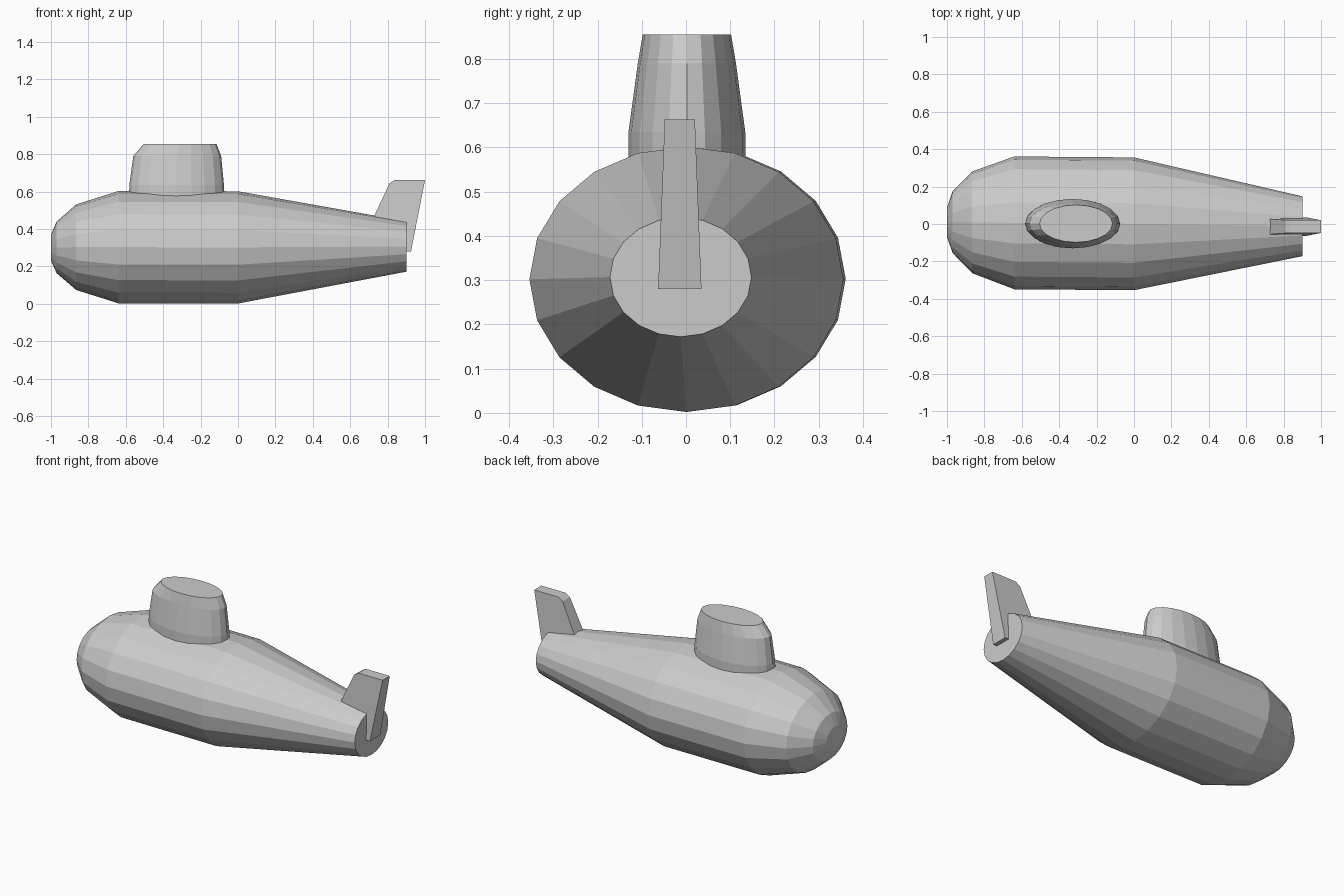
import bpy, bmesh
from math import sin, cos, tau

if "Cube" in bpy.data.objects:
    bpy.data.objects.remove(bpy.data.objects["Cube"])


def make_object(name, bm):
    bmesh.ops.recalc_face_normals(bm, faces=bm.faces)
    mesh = bpy.data.meshes.new(name)
    bm.to_mesh(mesh)
    bm.free()
    obj = bpy.data.objects.new(name, mesh)
    bpy.context.collection.objects.link(obj)
    return obj


def loft(name, rings):
    """Skin a list of closed point rings and cap both ends."""
    bm = bmesh.new()
    loops = [[bm.verts.new(p) for p in ring] for ring in rings]
    n = len(loops[0])
    for a, b in zip(loops, loops[1:]):
        for i in range(n):
            j = (i + 1) % n
            bm.faces.new((a[i], a[j], b[j], b[i]))
    bm.faces.new(loops[0])
    bm.faces.new(loops[-1])
    return make_object(name, bm)


def circle(n):
    return [(cos(tau * i / n), sin(tau * i / n)) for i in range(n)]


# Hull: elliptical sections (x, centre y, centre z, radius y, radius z)
hull = [(-1.0, 0.01, 0.30, 0.078, 0.068),
        (-0.97, 0.01, 0.302, 0.165, 0.138),
        (-0.865, 0.009, 0.303, 0.272, 0.229),
        (-0.64, 0.006, 0.303, 0.355, 0.30),
        (0.0, 0.001, 0.302, 0.355, 0.30),
        (0.9, -0.012, 0.307, 0.16, 0.135)]
loft("hull", [[(x, cy + ry * c, cz + rz * s) for c, s in circle(20)]
              for x, cy, cz, ry, rz in hull])

# Conning tower: elliptical sections (z, centre x, radius x, radius y)
tower = [(0.40, -0.328, 0.258, 0.132),
         (0.635, -0.328, 0.253, 0.132),
         (0.79, -0.325, 0.235, 0.111),
         (0.855, -0.31, 0.195, 0.10)]
loft("conning_tower", [[(cx + rx * c, 0.002 + ry * s, z) for c, s in circle(20)]
                       for z, cx, rx, ry in tower])

# Tail fin: side profile, thinner towards the top
profile = [(0.64, 0.28), (0.925, 0.28), (1.0, 0.663),
           (0.84, 0.663), (0.81, 0.645)]


def fin_side(sign):
    return [(x, -0.014 + sign * (0.049 - 0.039 * (z - 0.28)), z)
            for x, z in profile]


loft("tail_fin", [fin_side(-1), fin_side(1)])
